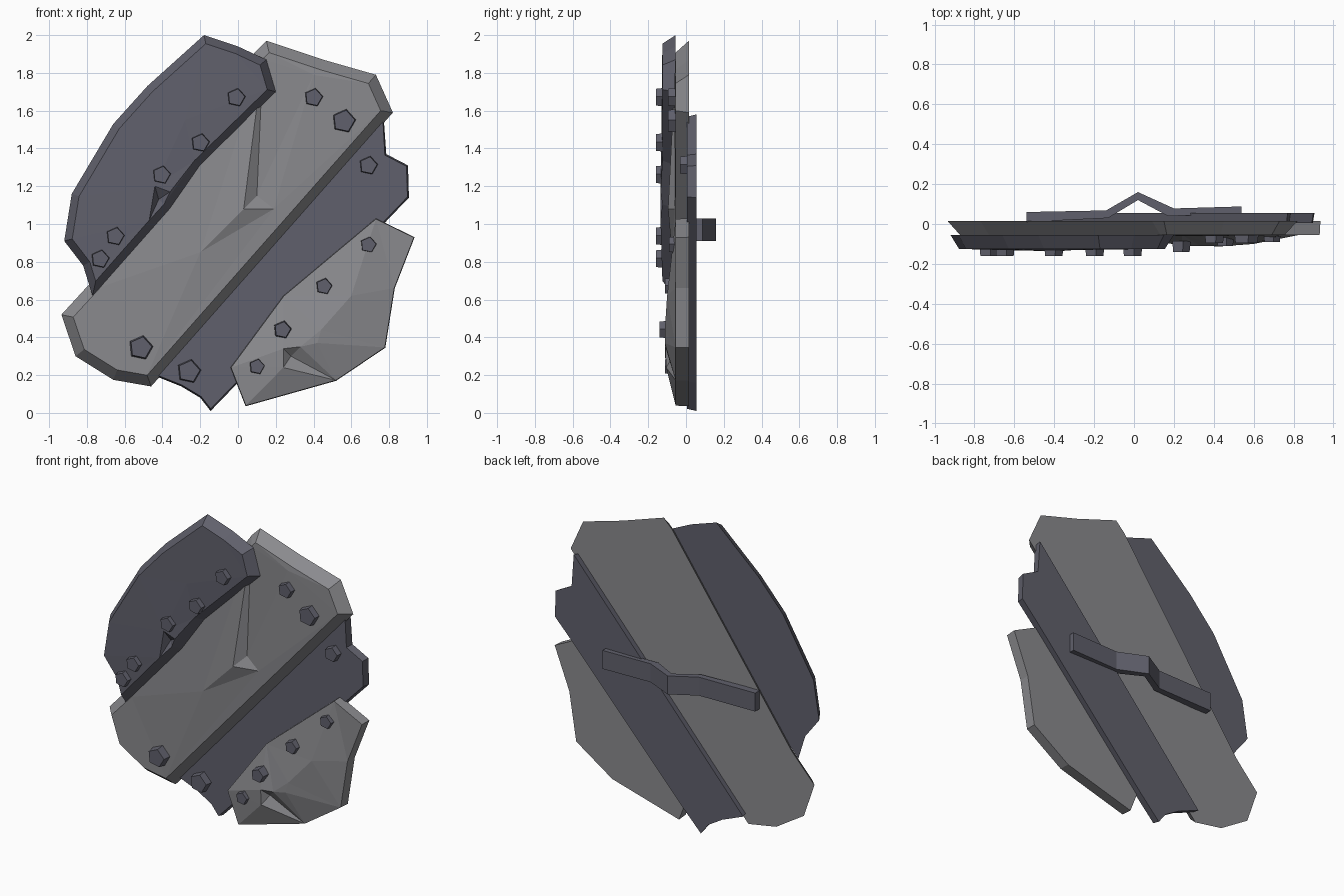
import bpy, bmesh, math
from mathutils import Vector
from mathutils.geometry import delaunay_2d_cdt

if "Cube" in bpy.data.objects:
    bpy.data.objects.remove(bpy.data.objects["Cube"])


def material(name, rgb):
    m = bpy.data.materials.new(name)
    m.diffuse_color = (*rgb, 1)
    m.use_nodes = True
    m.node_tree.nodes["Principled BSDF"].inputs["Base Color"].default_value = m.diffuse_color
    return m


LIGHT = material("light steel", (0.255, 0.255, 0.27))
DARK = material("dark iron", (0.118, 0.118, 0.15))


def finish(bm, name, mat):
    bmesh.ops.recalc_face_normals(bm, faces=bm.faces)
    me = bpy.data.meshes.new(name)
    bm.to_mesh(me)
    bm.free()
    me.materials.append(mat)
    ob = bpy.data.objects.new(name, me)
    bpy.context.collection.objects.link(ob)
    return ob


def inset(pts, d):
    """Offset a closed clockwise (seen from the front) outline inwards."""
    out = []
    for i, p in enumerate(pts):
        a = (p - pts[i - 1]).normalized()
        b = (pts[(i + 1) % len(pts)] - p).normalized()
        na, nb = Vector((a.y, -a.x)), Vector((b.y, -b.x))
        out.append(p + (na + nb) * d / max(0.5, 1 + na.dot(nb)))
    return out


def plate(name, mat, outline, back, front, rim, dents=()):
    """Scrap plate: flat back, sloping rim, hammered front with dents (x, z, y)."""
    outer = [Vector(p) for p in outline]
    inner = inset(outer, rim)
    n = len(outer)
    bm = bmesh.new()
    vb = [bm.verts.new((p.x, back, p.y)) for p in outer]
    vf = [bm.verts.new((p.x, front, p.y)) for p in inner]
    vf += [bm.verts.new((x, y, z)) for x, z, y in dents]
    bm.faces.new(vb)
    for i in range(n):
        j = (i + 1) % n
        bm.faces.new((vb[i], vb[j], vf[j], vf[i]))
    flat = inner + [Vector(d[:2]) for d in dents]
    res = delaunay_2d_cdt(flat, [], [list(range(n))[::-1]], 1, 1e-5)
    for f in res[2]:
        bm.faces.new([vf[res[3][k][0]] for k in f])
    return finish(bm, name, mat)


# Broad diagonal plank with a gouge
plate("main_plank", LIGHT,
      [(0.09, 1.91), (0.15, 1.97), (0.45, 1.87), (0.73, 1.79), (0.82, 1.59),
       (-0.46, 0.14), (-0.66, 0.175), (-0.86, 0.30), (-0.935, 0.52), (-0.77, 0.70)],
      0.015, -0.055, 0.055,
      [(0.40, 1.79, -0.06), (0.03, 1.08, -0.095), (0.19, 1.08, -0.06),
       (0.10, 1.15, -0.05), (-0.20, 0.85, -0.075)])

# Rear plank
plate("rear_plank", DARK,
      [(0.77, 1.58), (0.785, 1.37), (0.90, 1.31), (0.905, 1.14), (0.79, 1.02),
       (0.0, 0.16), (-0.145, 0.01), (-0.20, 0.08), (-0.30, 0.14), (-0.45, 0.20)],
      0.055, 0.005, 0.008)

# Upper left curved plate
plate("upper_plate", DARK,
      [(-0.18, 2.0), (0.0, 1.94), (0.15, 1.87), (0.20, 1.70), (-0.20, 1.31),
       (-0.36, 1.08), (-0.77, 0.62), (-0.82, 0.78), (-0.92, 0.91), (-0.88, 1.16),
       (-0.66, 1.53), (-0.48, 1.73)],
      -0.055, -0.125, 0.04,
      [(-0.44, 1.20, -0.135), (-0.36, 1.17, -0.135), (-0.42, 1.13, -0.09),
       (-0.47, 1.02, -0.135), (-0.28, 1.55, -0.13)])

# Lower right plate
plate("lower_plate", LIGHT,
      [(0.73, 1.03), (0.935, 0.93), (0.83, 0.66), (0.78, 0.345), (0.52, 0.17),
       (0.04, 0.035), (-0.04, 0.24), (0.24, 0.62)],
      0.015, -0.055, 0.003,
      [(0.24, 0.34, -0.11), (0.33, 0.35, -0.11), (0.28, 0.30, -0.07),
       (0.24, 0.24, -0.105), (0.44, 0.44, -0.112), (0.60, 0.62, -0.10),
       (0.42, 0.37, -0.112)])

# Bent strap handle on the back
strap = [(-0.54, 0.06), (-0.14, 0.068), (0.02, 0.16), (0.20, 0.078), (0.54, 0.088),
         (0.54, 0.05), (0.17, 0.04), (0.02, 0.12), (-0.13, 0.03), (-0.54, 0.01)]
bm = bmesh.new()
face = bm.faces.new([bm.verts.new((x, y, 0.91)) for x, y in strap])
ext = bmesh.ops.extrude_face_region(bm, geom=[face])
bmesh.ops.translate(bm, vec=(0, 0, 0.12),
                    verts=[v for v in ext["geom"] if isinstance(v, bmesh.types.BMVert)])
finish(bm, "handle", DARK)


# Five-sided rivets: x, z, front y, radius
def rivet(x, z, tip, r, depth=0.055):
    bm = bmesh.new()
    rings = []
    for y, s in ((tip + depth, 1.0), (tip, 0.88)):
        rings.append([bm.verts.new((x + r * s * math.cos(a), y, z + r * s * math.sin(a)))
                      for a in (math.radians(78 + 72 * k) for k in range(5))])
        bm.faces.new(rings[-1])
    for k in range(5):
        j = (k + 1) % 5
        bm.faces.new((rings[0][k], rings[0][j], rings[1][j], rings[1][k]))
    finish(bm, "rivet", DARK)


for r in [(-0.01, 1.67, -0.16, 0.053), (-0.20, 1.43, -0.16, 0.053),
          (-0.405, 1.26, -0.16, 0.053), (-0.65, 0.935, -0.16, 0.053),
          (-0.73, 0.815, -0.16, 0.053), (0.40, 1.67, -0.095, 0.053),
          (0.56, 1.545, -0.095, 0.067), (-0.515, 0.345, -0.11, 0.067),
          (0.69, 1.31, -0.033, 0.053), (-0.26, 0.22, -0.04, 0.067),
          (0.69, 0.89, -0.09, 0.047), (0.455, 0.67, -0.11, 0.047),
          (0.235, 0.44, -0.14, 0.05), (0.10, 0.245, -0.11, 0.045)]:
    rivet(*r)
